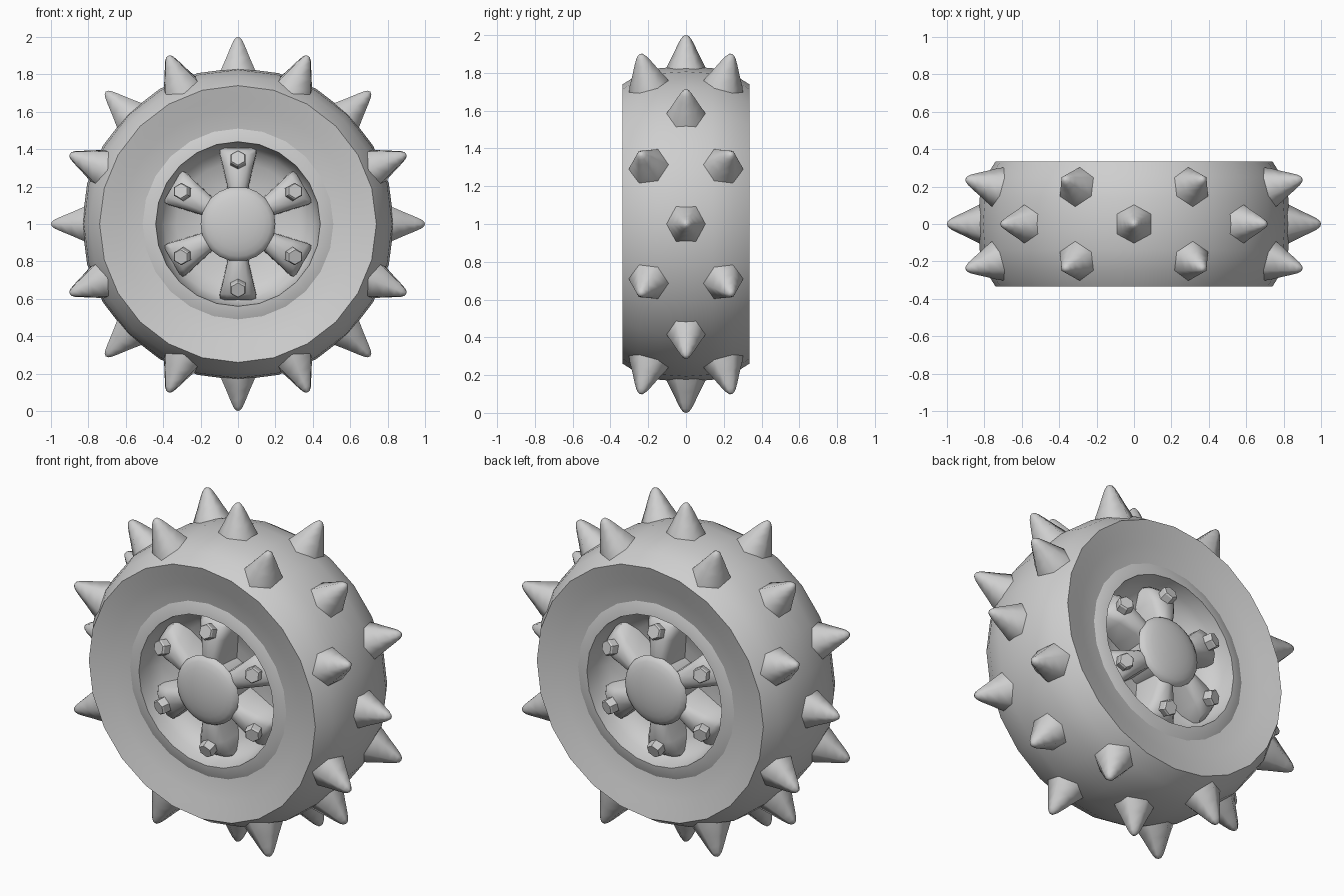
import bpy, bmesh
from math import sin, cos, pi, radians
from mathutils import Vector, Matrix

cube = bpy.data.objects.get("Cube")
if cube:
    bpy.data.objects.remove(cube, do_unlink=True)

grey = bpy.data.materials.new("plain_grey")
grey.use_nodes = True
GREY = (0.62, 0.62, 0.62, 1)
grey.diffuse_color = GREY
grey.node_tree.nodes["Principled BSDF"].inputs["Base Color"].default_value = GREY

AXLE = Matrix.Translation((0, 0, 1))


def finish(bm, name, angle):
    """Turn a bmesh into a shaded object, centred on the axle."""
    bmesh.ops.recalc_face_normals(bm, faces=bm.faces)
    mesh = bpy.data.meshes.new(name)
    bm.to_mesh(mesh)
    bm.free()
    mesh.transform(AXLE)
    mesh.materials.append(grey)
    obj = bpy.data.objects.new(name, mesh)
    bpy.context.collection.objects.link(obj)
    bpy.ops.object.select_all(action='DESELECT')
    obj.select_set(True)
    bpy.context.view_layer.objects.active = obj
    bpy.ops.object.shade_smooth_by_angle(angle=radians(angle))


def lathe(bm, profile, sides, matrix):
    """Revolve (radius, height) points about local z; zero radius makes a pole."""
    rings = []
    for r, h in profile:
        n = sides if r > 0 else 1
        rings.append([bm.verts.new(matrix @ Vector((r * cos(2 * pi * i / sides),
                                                    r * sin(2 * pi * i / sides), h)))
                      for i in range(n)])
    for a, b in zip(rings, rings[1:]):
        for i in range(sides):
            j = (i + 1) % sides
            corners = [a[i % len(a)], a[j % len(a)], b[j % len(b)], b[i % len(b)]]
            bm.faces.new(list(dict.fromkeys(corners)))


def facing(side):
    """Local z points out of the front (side 0) or back (side 1)."""
    return Matrix.Rotation(pi * side, 4, 'Z') @ Matrix.Rotation(pi / 2, 4, 'X')


# Tyre: rounded tread, dished side walls
tread = [(0.74, 0.335), (0.793, 0.25), (0.825, 0.14), (0.835, 0)]
wall = [(0.51, 0.278), (0.56, 0.287), (0.62, 0.302), (0.68, 0.319)]
half = wall + tread
bm = bmesh.new()
lathe(bm, half + [(r, -h) for r, h in reversed(half[:-1])], 24, facing(0))
finish(bm, "tyre", 32)

# Rim: raised lip and deep bowl on each side
bowl = [(0.51, 0.278), (0.475, 0.291), (0.44, 0.296), (0.428, 0.22),
        (0.395, 0.155), (0.33, 0.115), (0.2, 0.085), (0, 0.08)]
for side, label in enumerate(("front", "back")):
    bm = bmesh.new()
    lathe(bm, bowl, 24, facing(side))
    finish(bm, label + "_rim", 45)

    # Shallow domed hub cap on a narrower stem
    bm = bmesh.new()
    dome = [(0.14, 0.07), (0.15, 0.25), (0.2, 0.278)]
    dome += [(0.2 * cos(a * pi / 12), 0.278 + 0.055 * sin(a * pi / 12)) for a in range(1, 6)]
    lathe(bm, dome + [(0, 0.333)], 24, facing(side))
    finish(bm, label + "_hub_cap", 50)

    # Six flared spokes, sloping back towards the rim, each with a tilted hex bolt
    spokes, bolts = bmesh.new(), bmesh.new()
    for k in range(6):
        turn = facing(side) @ Matrix.Rotation(k * pi / 3, 4, 'Z')
        sections = []
        for y, w, top in [(0.12, 0.05, 0.28), (0.2, 0.058, 0.288), (0.3, 0.081, 0.278),
                          (0.375, 0.1, 0.252), (0.405, 0.1, 0.215)]:
            outline = [(-w, 0.08), (-w * 0.96, top - 0.04), (-w * 0.6, top - 0.008),
                       (0, top), (w * 0.6, top - 0.008), (w * 0.96, top - 0.04), (w, 0.08)]
            sections.append([spokes.verts.new(turn @ Vector((x, y, z))) for x, z in outline])
        for a, b in zip(sections, sections[1:]):
            for i in range(len(a) - 1):
                spokes.faces.new((a[i], a[i + 1], b[i + 1], b[i]))
        spokes.faces.new(sections[-1])
        spokes.faces.new(sections[0])
        seat = (turn @ Matrix.Translation((0, 0.335, 0.256)) @ Matrix.Rotation(radians(-20), 4, 'X')
                @ Matrix.Rotation(pi / 6, 4, 'Z'))
        lathe(bolts, [(0.046, 0), (0.046, 0.045), (0.04, 0.053), (0, 0.053)], 6, seat)
    finish(spokes, label + "_spokes", 50)
    finish(bolts, label + "_bolts", 20)

# Spikes: a centre row of eight, and staggered rows leaning outwards on each side
cone = [(0.117, 0), (0.1, 0.045), (0.072, 0.1), (0.046, 0.155),
        (0.029, 0.188), (0.015, 0.205), (0, 0.21)]
for name, y, radius, lean, offset in [("centre_spikes", 0, 0.79, 0, 0),
                                      ("front_spikes", -0.19, 0.77, 14, pi / 8),
                                      ("back_spikes", 0.19, 0.77, -14, pi / 8)]:
    bm = bmesh.new()
    for k in range(8):
        place = (Matrix.Rotation(offset + k * pi / 4, 4, 'Y')
                 @ Matrix.Translation((0, y, radius))
                 @ Matrix.Rotation(radians(lean), 4, 'X')
                 @ Matrix.Rotation(pi / 2, 4, 'Z'))
        lathe(bm, cone, 6, place)
    finish(bm, name, 75)
